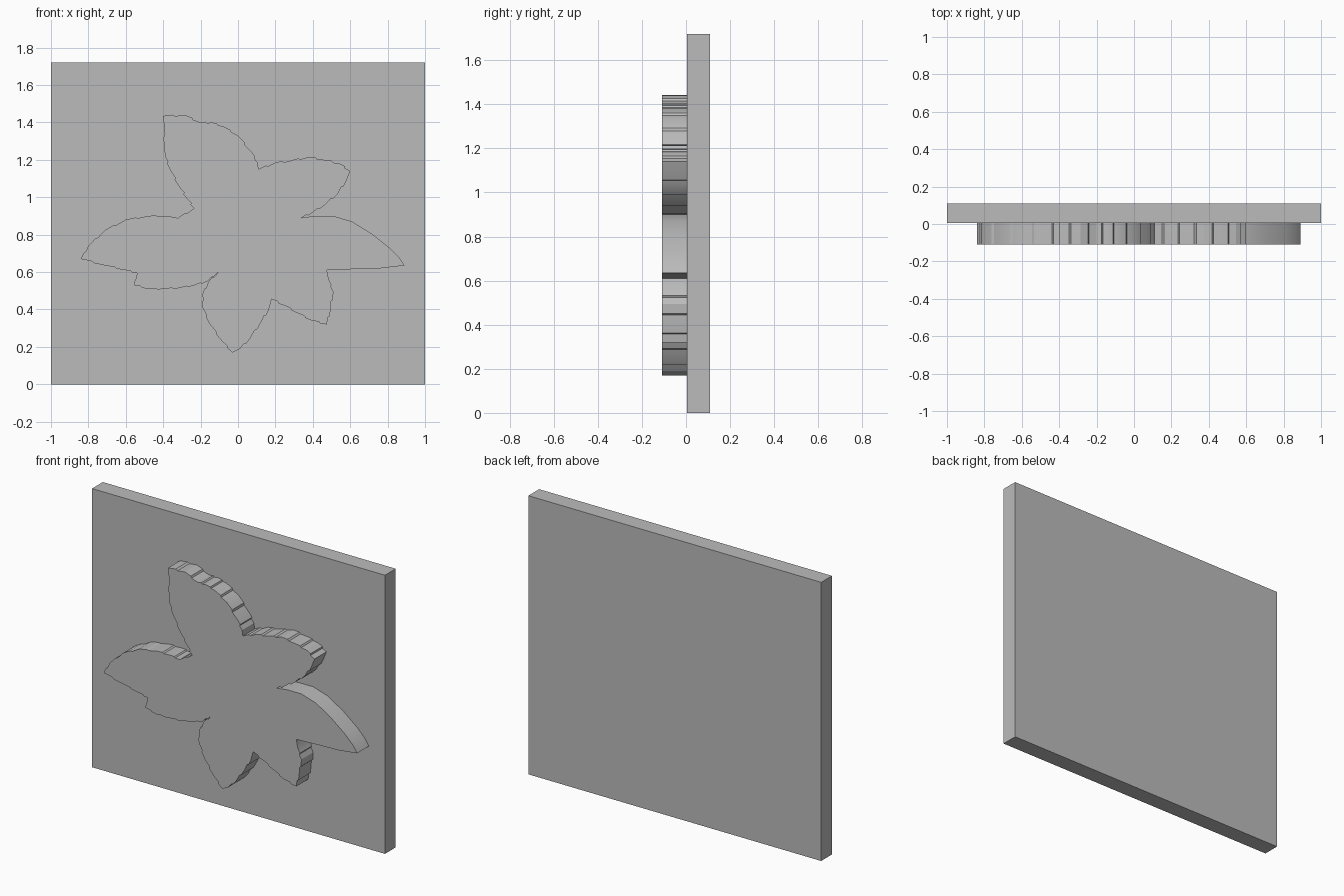
import bpy, bmesh
from mathutils import Vector

old = bpy.data.objects.get("Cube")
if old:
    bpy.data.objects.remove(old, do_unlink=True)

FRONT, SEAM, BACK = -0.11, 0.005, 0.11
HEIGHT = 1.72


def make_material(name, colour):
    mat = bpy.data.materials.new(name)
    mat.use_nodes = True
    mat.diffuse_color = colour
    mat.node_tree.nodes["Principled BSDF"].inputs["Base Color"].default_value = colour
    return mat


def serrate(points, depth):
    """Put a small tooth on every edge of a clockwise petal outline."""
    result = []
    for start, end in zip(points, points[1:]):
        a, b = Vector(start), Vector(end)
        along = b - a
        inward = Vector((along.y, -along.x)).normalized()
        result.append(a)
        if depth and along.length > 0.06:
            result.append(a.lerp(b, 0.45) - inward * depth)
            result.append(a.lerp(b, 0.55) + inward * depth)
    result.append(Vector(points[-1]))
    return result


def extrude_outline(name, outline, y_front, y_back, material):
    """Extrude an x-z outline along y into a closed slab."""
    bm = bmesh.new()
    face = bm.faces.new([bm.verts.new((p[0], y_front, p[1])) for p in outline])
    grown = bmesh.ops.extrude_face_region(bm, geom=[face], use_keep_orig=True)
    moved = [g for g in grown["geom"] if isinstance(g, bmesh.types.BMVert)]
    bmesh.ops.translate(bm, verts=moved, vec=(0, y_back - y_front, 0))
    bmesh.ops.recalc_face_normals(bm, faces=bm.faces)
    mesh = bpy.data.meshes.new(name)
    bm.to_mesh(mesh)
    bm.free()
    mesh.materials.append(material)
    obj = bpy.data.objects.new(name, mesh)
    bpy.context.collection.objects.link(obj)
    return obj


grey = make_material("plain grey", (0.5, 0.5, 0.5, 1.0))

# Backing plate
plate = [(-1, 0), (1, 0), (1, HEIGHT), (-1, HEIGHT)]
extrude_outline("backing_plate", plate, SEAM, BACK, grey)

# Petals, clockwise, each from valley to valley, with the depth of its teeth
upper_left = [(-.235, .94), (-.27, .99), (-.31, 1.05), (-.365, 1.15), (-.39, 1.22),
              (-.4, 1.435), (-.285, 1.44), (-.2, 1.4), (-.14, 1.4), (-.08, 1.38),
              (0, 1.33), (.075, 1.24), (.105, 1.185)]
upper_right = [(.11, 1.15), (.2, 1.185), (.28, 1.195), (.375, 1.215), (.465, 1.2),
               (.545, 1.18), (.6, 1.14), (.58, 1.09), (.535, 1.02), (.465, .96), (.4, .92)]
right = [(.34, .89), (.41, .9), (.51, .9), (.61, .87), (.715, .805), (.81, .73),
         (.865, .675), (.89, .635), (.76, .62), (.6, .615)]
lower_right = [(.475, .61), (.485, .56), (.51, .495), (.495, .4), (.475, .32),
               (.395, .34), (.32, .38), (.25, .42)]
bottom = [(.18, .455), (.165, .4), (.125, .335), (.065, .245), (.01, .19), (-.03, .17),
          (-.085, .23), (-.15, .32), (-.19, .41), (-.19, .48), (-.16, .545)]
left = [(-.105, .6), (-.165, .55), (-.23, .53), (-.31, .515), (-.39, .51), (-.48, .51),
        (-.555, .53), (-.54, .595), (-.6, .61), (-.71, .635), (-.84, .67), (-.8, .74),
        (-.71, .825), (-.6, .88), (-.48, .9), (-.39, .9), (-.32, .89)]
petals = [(upper_left, .004), (upper_right, .004), (right, 0),
          (lower_right, .004), (bottom, .004), (left, .003)]

outline = []
for index, (points, depth) in enumerate(petals):
    following = petals[(index + 1) % len(petals)][0]
    outline += serrate(points + following[:1], depth)[:-1]

# Raised flower
flower = extrude_outline("raised_flower", outline, FRONT, SEAM, grey)
bpy.ops.object.select_all(action="DESELECT")
flower.select_set(True)
bpy.context.view_layer.objects.active = flower
bpy.ops.object.shade_smooth_by_angle(angle=0.35)
